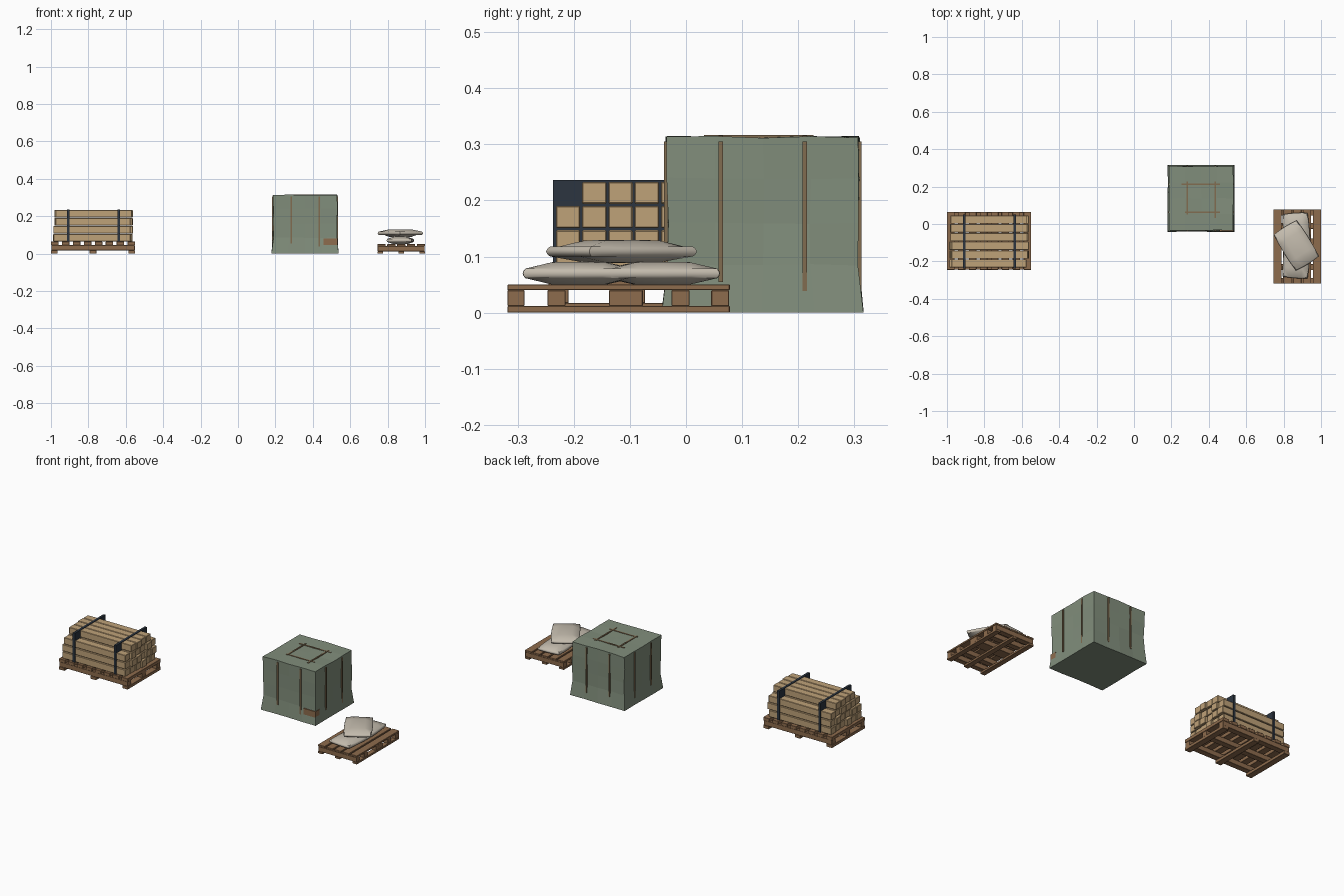
import bpy, bmesh, math, random
from mathutils import Matrix, Vector

if "Cube" in bpy.data.objects:
    bpy.data.objects.remove(bpy.data.objects["Cube"])

random.seed(4)


def mat(name, rgb):
    m = bpy.data.materials.new(name)
    m.diffuse_color = (*rgb, 1)
    m.use_nodes = True
    m.node_tree.nodes["Principled BSDF"].inputs["Base Color"].default_value = m.diffuse_color
    return m


PALLET = mat("pallet_wood", (0.27, 0.15, 0.075))
LUMBER = mat("lumber_wood", (0.52, 0.36, 0.19))
STRAP = mat("dark_strap", (0.025, 0.035, 0.05))
TARP = mat("green_tarp", (0.22, 0.27, 0.2))
ROPE = mat("rope", (0.22, 0.15, 0.08))
SACK = mat("sack_cloth", (0.55, 0.5, 0.42))


def finish(name, bm, material):
    bmesh.ops.recalc_face_normals(bm, faces=bm.faces)
    me = bpy.data.meshes.new(name)
    bm.to_mesh(me)
    bm.free()
    me.materials.append(material)
    ob = bpy.data.objects.new(name, me)
    bpy.context.collection.objects.link(ob)
    return ob


def boxes(name, spans, material, bevel=0):
    """One object from boxes given as (x0, x1, y0, y1, z0, z1)."""
    bm = bmesh.new()
    for x0, x1, y0, y1, z0, z1 in spans:
        m = Matrix.Translation(((x0 + x1) / 2, (y0 + y1) / 2, (z0 + z1) / 2))
        bmesh.ops.create_cube(bm, size=1, matrix=m @ Matrix.Diagonal((x1 - x0, y1 - y0, z1 - z0, 1)))
    if bevel:
        bmesh.ops.bevel(bm, geom=bm.edges[:], offset=bevel, segments=1, affect='EDGES')
    return finish(name, bm, material)


def spread(lo, hi, n, w):
    """n strips of width w evenly filling lo..hi."""
    step = (hi - lo - w) / (n - 1)
    return [(lo + i * step, lo + i * step + w) for i in range(n)]


def pallet(prefix, x, y, z, tops, top_w, cross, foot_w):
    """Bottom runners along y, cross bearers along x, deck boards along y."""
    boxes(prefix + "_runners", [(a, b, *y, 0, z[0]) for a, b in spread(*x, 3, foot_w)], PALLET, 0.001)
    boxes(prefix + "_bearers", [(x[0] + .002, x[1] - .002, a, b, z[0], z[1]) for a, b in cross], PALLET, 0.001)
    boxes(prefix + "_deck", [(a, b, *y, z[1], z[2]) for a, b in spread(*x, tops, top_w)], PALLET, 0.001)


# lumber pallet
pallet("lumber_pallet", (-1, -0.55), (-0.245, 0.065), (.017, .045, .064), 8, 0.04,
       spread(-0.243, 0.063, 3, 0.034), 0.036)

# stacked lumber: three full rows and a narrower top row
beams = []
for row in range(4):
    for col in range(6) if row < 3 else range(1, 5):
        y0, z0 = -0.232 + col * 0.0468, 0.065 + row * 0.043
        j = [random.uniform(-0.008, 0.008) for _ in range(2)]
        beams.append((-0.982 + j[0], -0.568 + j[1], y0, y0 + 0.0435, z0, z0 + 0.039))
boxes("lumber_beams", beams, LUMBER, 0.002)

# straps around the lumber
boxes("lumber_straps", [(x - .007, x + .007, -.237, .05, .062, .236) for x in (-.908, -.638)], STRAP)

# sack pallet
pallet("sack_pallet", (0.745, 1.0), (-0.318, 0.078), (.012, .04, .05), 5, 0.044,
       [(-.318, -.288), (-.247, -.215), (-.137, -.077), (-.026, .006), (.045, .077)], 0.03)


# sacks: tapering pillows
def sack(name, loc, length, width, height, angle):
    bm = bmesh.new()
    bmesh.ops.create_cube(bm, size=2)
    bmesh.ops.subdivide_edges(bm, edges=bm.edges[:], cuts=3, use_grid_fill=True)
    for v in bm.verts:
        u, w, h = v.co
        puff = 0.42 + 0.58 * math.sqrt(max(0, (1 - u ** 4) * (1 - w ** 4)))
        side = 1 - 0.05 * abs(h) ** 2
        v.co = (u * side * (1 - .04 * w * w) * length / 2,
                w * side * (1 - .06 * u * u) * width / 2,
                h * puff * height / 2)
    bm.transform(Matrix.Translation(loc) @ Matrix.Rotation(math.radians(angle), 4, 'Z'))
    ob = finish(name, bm, SACK)
    bpy.context.view_layer.objects.active = ob
    ob.select_set(True)
    bpy.ops.object.shade_smooth_by_angle(angle=math.radians(40))
    ob.select_set(False)


sack("sack_lower_front", (0.868, -0.19, 0.07), 0.2, 0.142, 0.041, 86)
sack("sack_lower_back", (0.868, -0.043, 0.07), 0.205, 0.142, 0.041, 94)
sack("sack_upper", (0.868, -0.115, 0.109), 0.235, 0.155, 0.041, -58)

# tarp-covered load: box with wavy sides, pinched then flared at the hem
CX, CY = 0.359, 0.137
bm = bmesh.new()
bmesh.ops.create_cube(bm, size=2)
bmesh.ops.subdivide_edges(bm, edges=bm.edges[:], cuts=3, use_grid_fill=True)
for v in bm.verts:
    u, w, h = v.co
    z = {-1: 0, -.5: .085, 0: .16, .5: .24, 1: .313}[round(h * 2) / 2]
    r = {-1: .179, -.5: .1705, 0: .169, .5: .171, 1: .1715}[round(h * 2) / 2]
    n = [random.uniform(-.002, .002) for _ in range(3)]
    if h == -1:
        n[2] = 0
    v.co = (CX + u * r + n[0], CY + w * r + n[1], z + n[2])
finish("tarp_cover", bm, TARP)

# ropes lying over the tarp, down each side and crossed on top
ropes = []
R, t = 0.174, 0.004
for i, d in enumerate((-0.075, 0.075)):
    lo = 0.055 - 0.016 * i
    for s in (-1, 1):
        px, py = CX + s * (R - 0.002), CY + s * (R - 0.002)
        ropes.append((CX + d - t, CX + d + t, py - t, py + t, lo, 0.305))
        ropes.append((px - t, px + t, CY + d - t, CY + d + t, lo, 0.305))
    ropes.append((CX + d - t, CX + d + t, CY - .085 - .02 * i, CY + .09, .308, .317))
    ropes.append((CX - .105 + .02 * (1 - i), CX + .1, CY + d - t, CY + d + t, .308, .316))
boxes("tarp_ropes", ropes, ROPE)

# load corner peeking out of the tarp
boxes("load_corner", [(.456, .533, -.039, 0, .045, .08)], PALLET)
